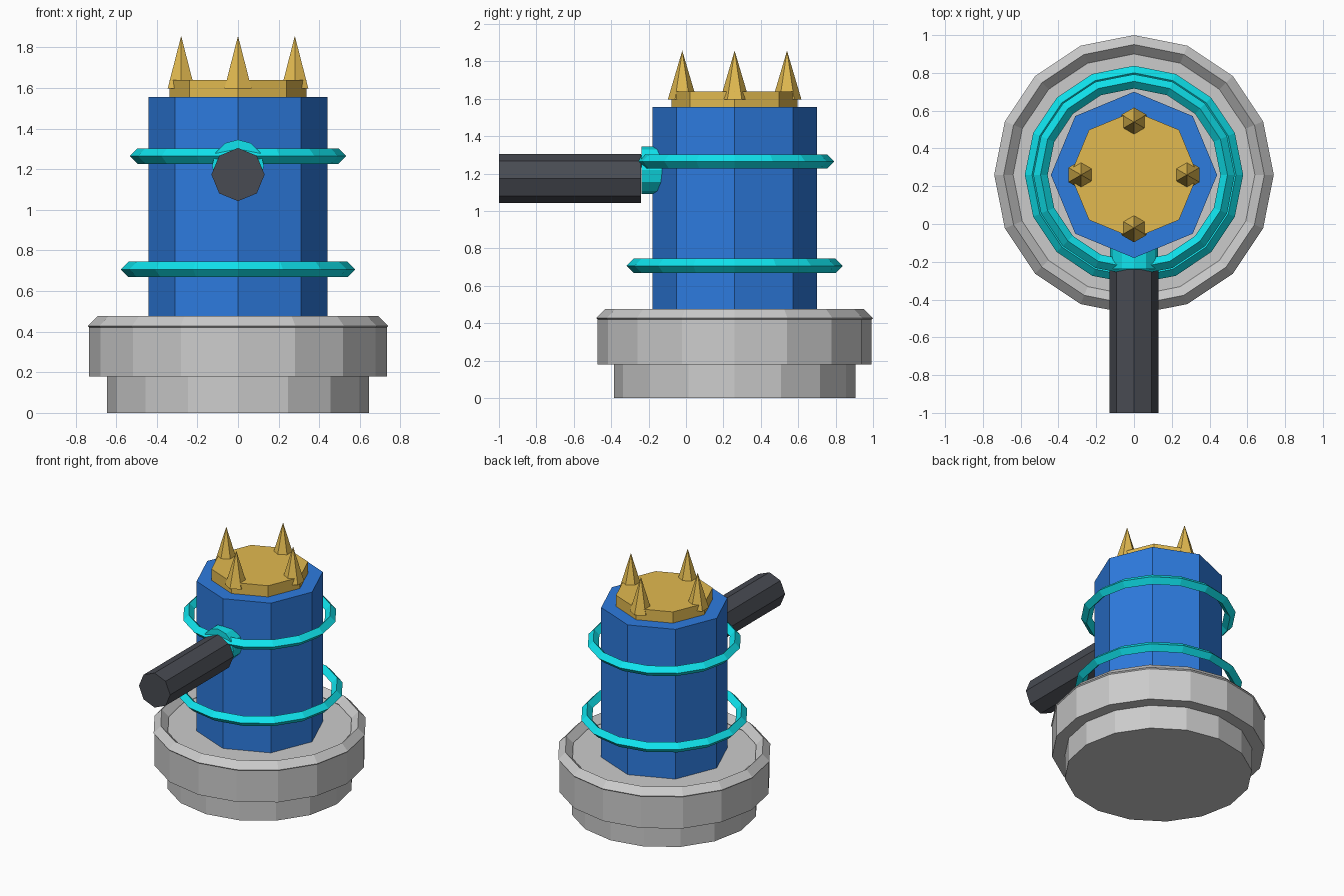
import bpy
from math import pi, sin, cos

if "Cube" in bpy.data.objects:
    bpy.data.objects.remove(bpy.data.objects["Cube"])

CY = 0.26  # tower axis position along y


def material(name, rgb):
    m = bpy.data.materials.new(name)
    m.diffuse_color = (*rgb, 1)
    m.use_nodes = True
    m.node_tree.nodes["Principled BSDF"].inputs["Base Color"].default_value = m.diffuse_color
    return m


blue = material("blue", (0.027, 0.2, 0.74))
cyan = material("cyan", (0.005, 0.78, 0.86))
gold = material("gold", (0.76, 0.49, 0.08))
dark = material("dark", (0.065, 0.07, 0.085))


def finish(name, mat):
    ob = bpy.context.object
    ob.name = name
    if mat:
        ob.data.materials.append(mat)
    return ob


def drum(name, sides, r, z0, z1, mat=None, r_top=None, x=0, y=CY):
    """Upright prism, or cone when r_top is given."""
    bpy.ops.mesh.primitive_cone_add(
        vertices=sides, radius1=r, radius2=r if r_top is None else r_top,
        depth=z1 - z0, location=(x, y, (z0 + z1) / 2))
    return finish(name, mat)


def rod(name, sides, r, y0, y1, z, mat):
    """Prism lying along y."""
    bpy.ops.mesh.primitive_cylinder_add(
        vertices=sides, radius=r, depth=y1 - y0,
        location=(0, (y0 + y1) / 2, z), rotation=(pi / 2, 0, 0))
    return finish(name, mat)


def ring(name, major, minor, z, mat=None):
    """Sixteen-sided ring with a diamond section."""
    bpy.ops.mesh.primitive_torus_add(
        major_segments=16, minor_segments=4, major_radius=major,
        minor_radius=minor, location=(0, CY, z))
    return finish(name, mat)


# Stepped stone base with raised rim
drum("base_foot", 16, 0.645, 0, 0.18)
drum("base_drum", 16, 0.733, 0.18, 0.42)
ring("base_rim", 0.69, 0.05, 0.427)

# Octagonal tower
drum("tower_body", 8, 0.44, 0.42, 1.555, blue)

# Floating rings
ring("lower_ring", 0.54, 0.038, 0.707, cyan)
ring("upper_ring", 0.495, 0.038, 1.265, cyan)

# Barrel and its collar
rod("barrel", 8, 0.131, -1.0, -0.24, 1.174, dark)
rod("barrel_collar", 12, 0.128, -0.238, -0.12, 1.218, cyan)

# Crown plate and four spikes
drum("crown_plate", 8, 0.337, 1.555, 1.64, gold)
for i in range(4):
    a = i * pi / 2
    drum(f"crown_spike_{i + 1}", 6, 0.077, 1.597, 1.857, gold, r_top=0,
         x=0.28 * cos(a), y=CY + 0.28 * sin(a))
